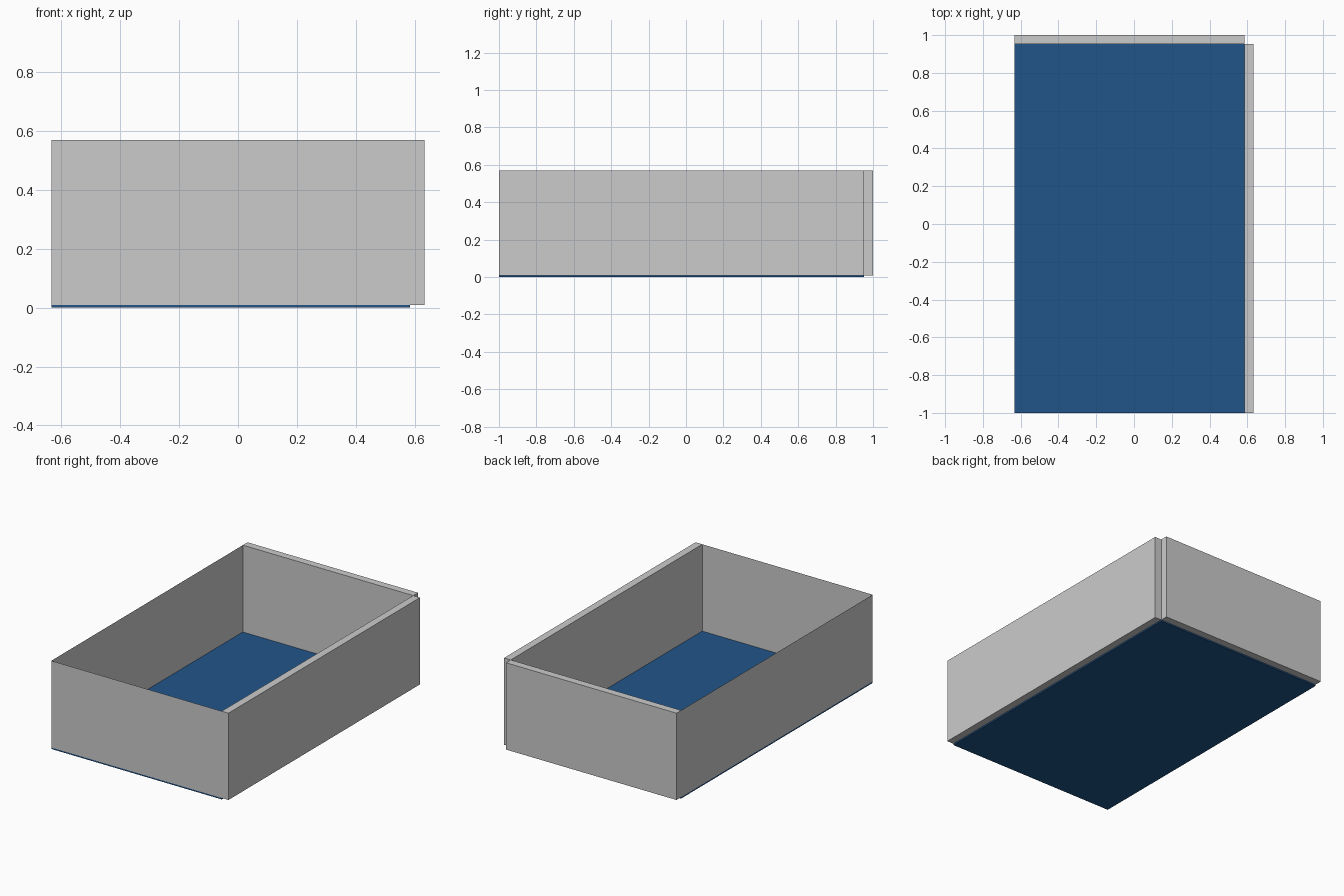
import bpy

if "Cube" in bpy.data.objects:
    bpy.data.objects.remove(bpy.data.objects["Cube"])

X, Y = 0.632, 1.0        # outer half sizes
T = 0.048                # thick wall
Z0, Z1 = 0.009, 0.569    # wall bottom and top


def box(name, lo, hi):
    bpy.ops.mesh.primitive_cube_add(size=1, location=[(a + b) / 2 for a, b in zip(lo, hi)])
    ob = bpy.context.object
    ob.name = name
    ob.scale = [b - a for a, b in zip(lo, hi)]
    bpy.ops.object.transform_apply(location=False, rotation=False, scale=True)
    return ob


def sheet(name, a, b):
    """Upright panel without thickness between two floor points."""
    me = bpy.data.meshes.new(name)
    me.from_pydata([(*a, Z0), (*b, Z0), (*b, Z1), (*a, Z1)], [], [(0, 1, 2, 3)])
    ob = bpy.data.objects.new(name, me)
    bpy.context.collection.objects.link(ob)
    return ob


# Blue floor slab
floor = box("floor", (-X, -Y, 0), (X - T, Y - T, Z0))
blue = bpy.data.materials.new("blue")
blue.diffuse_color = (0.015, 0.09, 0.25, 1)
blue.use_nodes = True
blue.node_tree.nodes["Principled BSDF"].inputs["Base Color"].default_value = blue.diffuse_color
floor.data.materials.append(blue)

# Thick walls, leaving a notch at the back right corner
box("right_wall", (X - T, -Y, Z0), (X, Y - T, Z1))
box("back_wall", (-X, Y - T, Z0), (X - T, Y, Z1))

# Thin panels, facing outwards
sheet("front_wall", (-X, -Y), (X - T, -Y))
sheet("left_wall", (-X, Y - T), (-X, -Y))
